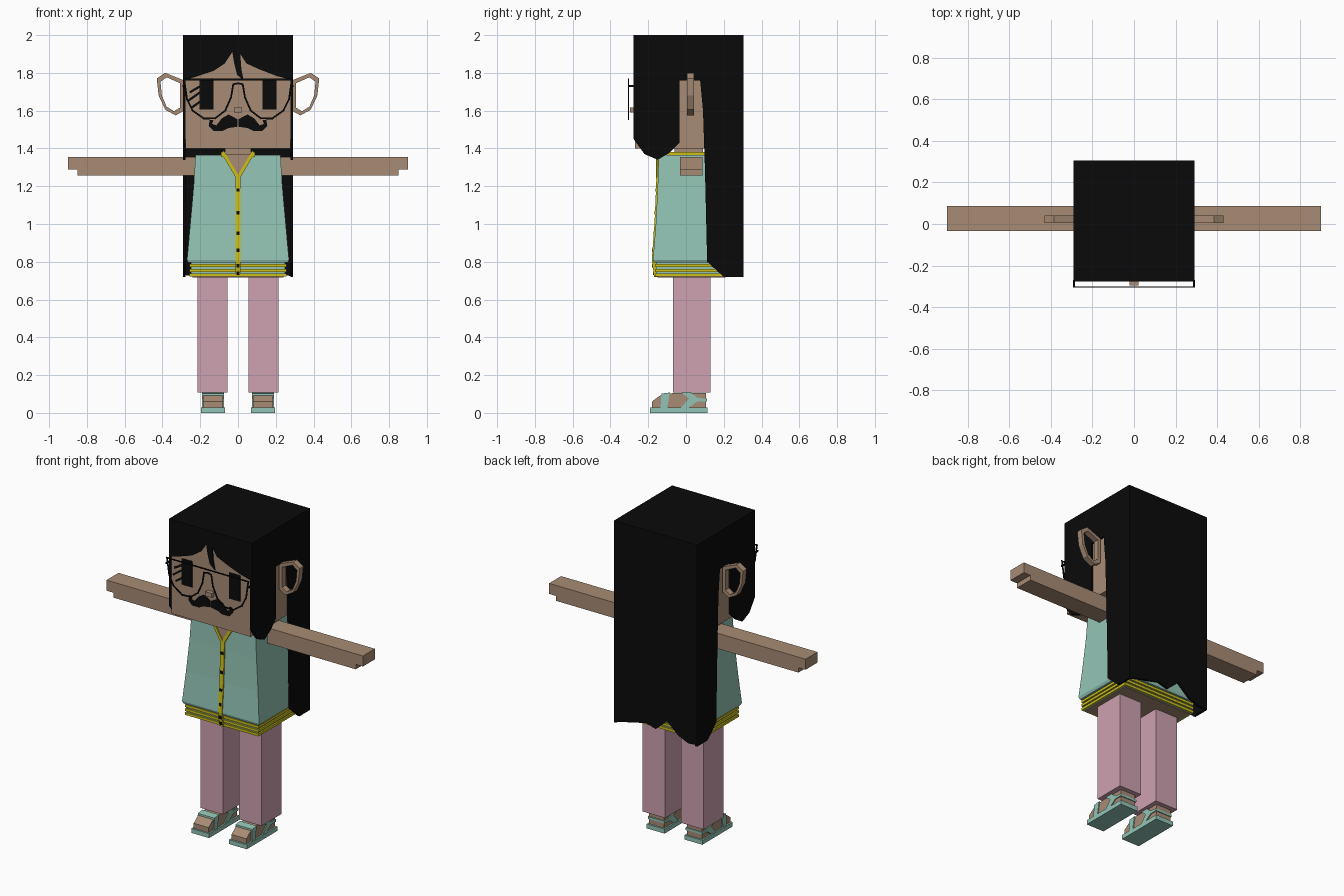
import bpy, bmesh
from mathutils import Vector

cube = bpy.data.objects.get("Cube")
if cube:
    bpy.data.objects.remove(cube)


def material(name, rgb):
    m = bpy.data.materials.new(name)
    m.use_nodes = True
    m.diffuse_color = (*rgb, 1)
    m.node_tree.nodes["Principled BSDF"].inputs["Base Color"].default_value = (*rgb, 1)
    return m


BLACK = material("black", (.003, .003, .003))
SKIN = material("tan skin", (.39, .26, .175))
TEAL = material("pale teal", (.29, .55, .46))
YELLOW = material("yellow", (.61, .52, .01))
PINK = material("pink", (.62, .36, .44))


def finish(name, bm, mat):
    bmesh.ops.recalc_face_normals(bm, faces=bm.faces)
    me = bpy.data.meshes.new(name)
    bm.to_mesh(me)
    bm.free()
    me.materials.append(mat)
    ob = bpy.data.objects.new(name, me)
    bpy.context.collection.objects.link(ob)
    return ob


def box(name, x, y, z, mat):
    bm = bmesh.new()
    bmesh.ops.create_cube(bm, size=1)
    for v in bm.verts:
        v.co = [r[0] if c < 0 else r[1] for c, r in zip(v.co, (x, y, z))]
    return finish(name, bm, mat)


def add_prism(bm, pts, axis, lo, hi):
    """Extrude an outline: axis 'x' takes (y, z) points, axis 'y' takes (x, z)."""
    def place(p, d):
        return (d, p[0], p[1]) if axis == 'x' else (p[0], d, p[1])
    face = bm.faces.new([bm.verts.new(place(p, lo)) for p in pts])
    ext = bmesh.ops.extrude_face_region(bm, geom=[face], use_keep_orig=True)
    shift = Vector(place((0, 0), hi - lo))
    for g in ext["geom"]:
        if isinstance(g, bmesh.types.BMVert):
            g.co += shift
    bmesh.ops.triangulate(bm, faces=[f for f in bm.faces if len(f.verts) > 4])


def prism(name, pts, axis, lo, hi, mat):
    bm = bmesh.new()
    add_prism(bm, pts, axis, lo, hi)
    return finish(name, bm, mat)


def stroke(name, pts, width, y0, y1, mat):
    """Flat line of constant width drawn in the front plane."""
    bm = bmesh.new()
    for a, b in zip(pts, pts[1:]):
        a, b = Vector(a), Vector(b)
        d = (b - a).normalized() * width / 2
        n = Vector((-d.y, d.x))
        a, b = a - d, b + d
        add_prism(bm, [a + n, b + n, b - n, a - n], 'y', y0, y1)
    return finish(name, bm, mat)


def flip(pts, s):
    return [(s * x, z) for x, z in pts]


# Head, neck and nose
box("head", (-.278, .278), (-.27, .29), (1.4, 1.985), SKIN)
box("neck", (-.07, .07), (-.06, .09), (1.33, 1.42), SKIN)
box("nose", (-.022, .022), (-.297, -.26), (1.59, 1.617), SKIN)

# Hair: cap, ragged back, fringe with a loose strand
box("hair_top", (-.29, .29), (-.275, .305), (1.98, 2), BLACK)
prism("hair_back", [(-.29, 2), (-.29, .73), (-.23, .725), (-.16, .755), (-.08, .825),
                    (.0, .755), (.07, .775), (.13, .76), (.22, .74), (.29, .72), (.29, 2)],
      'y', .29, .305, BLACK)
prism("hair_fringe", [(-.29, 2), (-.29, 1.76), (-.22, 1.78), (-.13, 1.81), (-.07, 1.85),
                      (-.03, 1.91), (-.02, 1.85), (-.005, 1.79), (.03, 1.76), (.018, 1.82),
                      (.012, 1.9), (.045, 1.85), (.11, 1.82), (.2, 1.785), (.29, 1.76),
                      (.29, 2)], 'y', -.277, -.268, BLACK)

# Shirt as a flared loft of rectangles
bm = bmesh.new()
rings = []
for z, hx, y0, y1 in ((1.365, .225, -.145, .2), (1.2, .235, -.15, .205),
                      (1.0, .253, -.16, .22), (.81, .27, -.175, .235),
                      (.795, .262, -.17, .23)):
    rings.append([bm.verts.new((x, y, z)) for x, y in
                  ((-hx, y0), (hx, y0), (hx, y1), (-hx, y1))])
for a, b in zip(rings, rings[1:]):
    for i in range(4):
        j = (i + 1) % 4
        bm.faces.new((a[i], a[j], b[j], b[i]))
bm.faces.new(rings[0])
bm.faces.new(rings[-1])
finish("shirt", bm, TEAL)

# Striped hem
box("hem", (-.248, .248), (-.155, .218), (.722, .8), TEAL)
box("hips", (-.24, .24), (-.15, .21), (.718, .76), SKIN)
for i in range(3):
    z = .722 + i * .025
    box("hem_stripe", (-.257, .257), (-.163, .226), (z, z + .016), YELLOW)

# Neckline, button strip and buttons
prism("neck_opening", [(-.075, 1.37), (.075, 1.37), (0, 1.24)], 'y', -.152, -.14, SKIN)
prism("button_strip", [(-.157, 1.25), (-.158, 1.2), (-.167, 1), (-.181, .81), (-.168, .72),
                       (-.14, .72), (-.14, 1.25)], 'x', -.014, .014, YELLOW)
for z, y in ((1.18, -.161), (1.06, -.166), (.95, -.173), (.86, -.18), (.78, -.181), (.74, -.174)):
    box("button", (-.009, .009), (y, y + .012), (z - .009, z + .009), BLACK)

# Foot profiles, in (y, z)
foot = [(-.18, .025), (-.18, .06), (-.14, .09), (-.07, .105), (.105, .105), (.105, .025)]
toe_strap = [(-.135, .025), (-.1, .025), (-.085, .108), (-.13, .102)]
ankle_strap = [(-.03, .025), (.01, .025), (.06, .06), (.11, .06), (.11, .075),
               (.06, .08), (.02, .113), (-.03, .113), (.015, .075)]

# Hair side outline, in (y, z), with an opening for the ear
side_hair = [(-.277, 2), (-.277, 1.45), (-.22, 1.37), (-.15, 1.34), (-.09, 1.375),
             (-.035, 1.43), (-.035, 1.76), (.075, 1.76), (.09, 1.6), (.1, 1.3),
             (.112, .8), (.2, .72), (.305, .72), (.305, 2)]
ear = [(.285, 1.76), (.385, 1.8), (.43, 1.77), (.42, 1.68), (.385, 1.605), (.33, 1.575),
       (.285, 1.6)]
lens = [(.285, 1.765), (.27, 1.66), (.24, 1.6), (.18, 1.558), (.12, 1.56), (.068, 1.6),
        (.037, 1.67), (.025, 1.74), (0, 1.745)]
moustache = [(.003, 1.555), (.05, 1.58), (.085, 1.56), (.115, 1.522), (.137, 1.53),
             (.13, 1.552), (.15, 1.55), (.155, 1.52), (.13, 1.493), (.08, 1.493),
             (.05, 1.508), (.003, 1.515)]

# Mirrored parts
for side, s in (("left", 1), ("right", -1)):
    def span(a, b):
        return tuple(sorted((s * a, s * b)))

    prism(side + "_side_hair", side_hair, 'x', *span(.277, .291), BLACK)
    box(side + "_eye", span(.13, .205), (-.274, -.26), (1.605, 1.77), BLACK)
    prism(side + "_moustache", flip(moustache, s), 'y', -.276, -.265, BLACK)
    stroke(side + "_lens_frame", flip(lens, s), .009, -.306, -.302, BLACK)
    box(side + "_glasses_arm", span(.285, .293), (-.306, -.27), (1.725, 1.735), BLACK)

    # Open faceted ear ring
    cx = sum(p[0] for p in ear) / len(ear)
    cz = sum(p[1] for p in ear) / len(ear)
    inner = [(cx + (x - cx) * .72, cz + (z - cz) * .8) for x, z in ear]
    bm = bmesh.new()
    loops = [[bm.verts.new((s * x, y, z)) for x, z in pts]
             for pts, y in ((ear, .005), (ear, .042), (inner, .042), (inner, .005))]
    for k in range(4):
        a, b = loops[k], loops[(k + 1) % 4]
        for i in range(len(ear)):
            j = (i + 1) % len(ear)
            bm.faces.new((a[i], a[j], b[j], b[i]))
    finish(side + "_ear", bm, SKIN)

    # Collar edges
    stroke(side + "_neck_edge", flip([(.078, 1.375), (.004, 1.25)], s), .018,
           -.158, -.14, YELLOW)
    box(side + "_collar", span(.068, .09), (-.156, .195), (1.355, 1.382), YELLOW)

    # Arm with the stepped hand end
    prism(side + "_arm", flip([(.2, 1.355), (.9, 1.355), (.9, 1.288), (.85, 1.288),
                               (.85, 1.257), (.2, 1.257)], s), 'y', -.033, .087, SKIN)

    # Leg and sandal
    box(side + "_leg", span(.055, .215), (-.07, .13), (.108, .77), PINK)
    box(side + "_sole", span(.07, .195), (-.19, .115), (0, .028), TEAL)
    prism(side + "_foot", foot, 'x', *span(.08, .185), SKIN)
    prism(side + "_toe_strap", toe_strap, 'x', *span(.074, .191), TEAL)
    prism(side + "_ankle_strap", ankle_strap, 'x', *span(.074, .191), TEAL)

# Top bar of the glasses and lashes over the right eye
stroke("glasses_bar", [(-.288, 1.765), (.288, 1.765)], .008, -.306, -.302, BLACK)
for a, b in (((-.25, 1.7), (-.14, 1.765)), ((-.26, 1.655), (-.19, 1.705)),
             ((-.24, 1.62), (-.19, 1.655))):
    stroke("lash", [a, b], .012, -.276, -.268, BLACK)
